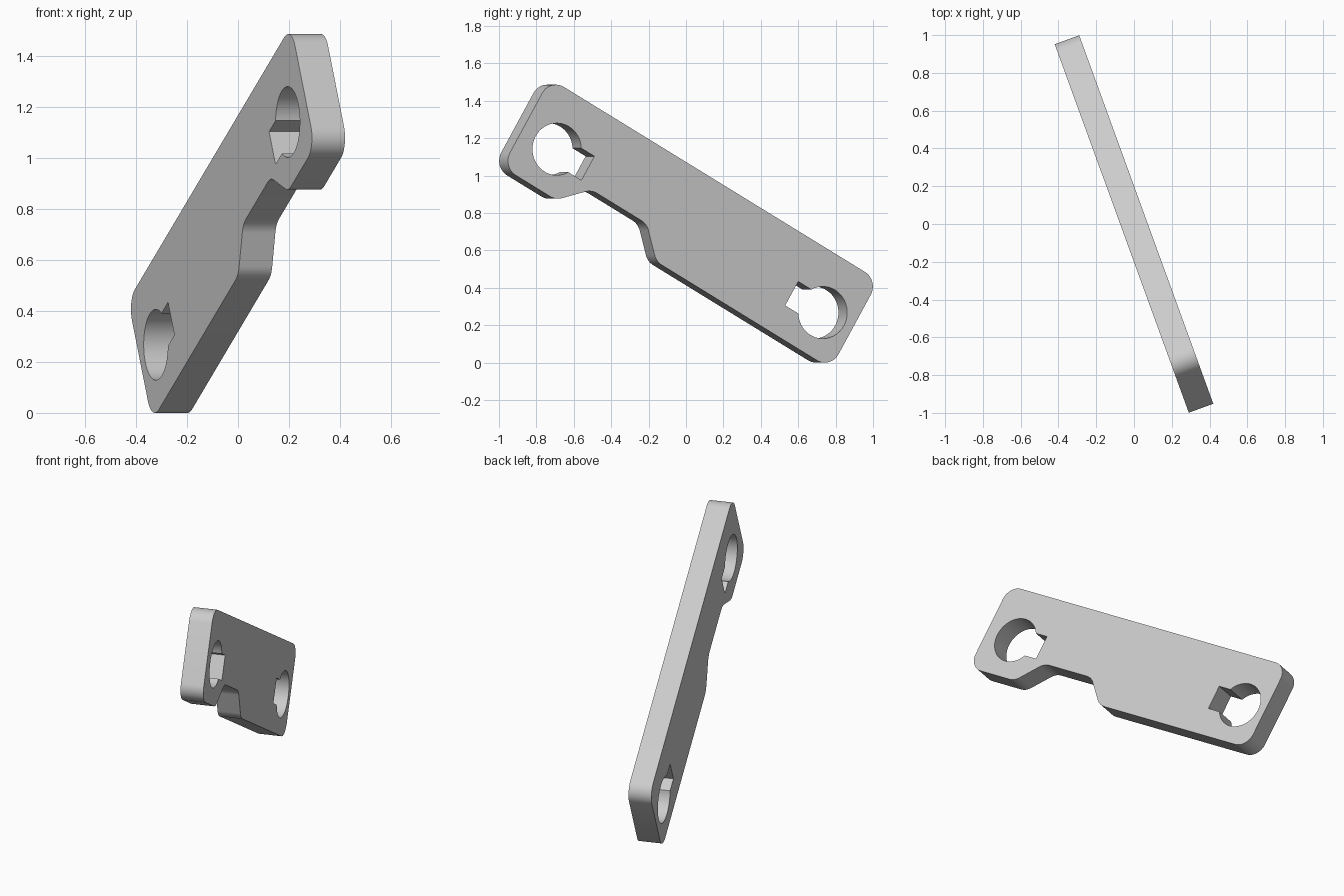
import bpy, bmesh
from math import sin, cos, asin, pi, radians
from mathutils import Vector, Matrix

if "Cube" in bpy.data.objects:
    bpy.data.objects.remove(bpy.data.objects["Cube"], do_unlink=True)

THICK = 0.138
HALF_L, HALF_W, FILLET = 1.079, 0.273, 0.09
HOLE_R, KEY_HALF, KEY_REACH, HOLE_Y = 0.139, 0.074, 0.204, -0.035
NOTCH_Y = -0.125


def rounded(corners, radius, steps=10):
    """Replace every corner of a closed polygon with a tangent arc."""
    points = []
    for i, corner in enumerate(corners):
        p = Vector(corner)
        u = (Vector(corners[i - 1]) - p).normalized()
        v = (Vector(corners[(i + 1) % len(corners)]) - p).normalized()
        half = u.angle(v) / 2
        centre = p + (u + v).normalized() * radius / sin(half)
        reach = radius * cos(half) / sin(half)
        start, end = p + u * reach - centre, p + v * reach - centre
        sweep = pi - 2 * half
        for k in range(steps + 1):
            t = k / steps
            arc = start * sin((1 - t) * sweep) + end * sin(t * sweep)
            points.append(centre + arc / sin(sweep))
    return points


def keyed_hole(x, side, steps=56):
    """Round hole with a square keyway pointing to the given side."""
    a = asin(KEY_HALF / HOLE_R)
    angles = [a + (2 * pi - 2 * a) * k / steps for k in range(steps + 1)]
    points = [(HOLE_R * cos(t), HOLE_R * sin(t)) for t in angles]
    points += [(KEY_REACH, -KEY_HALF), (KEY_REACH, KEY_HALF)]
    return [Vector((x + side * px, HOLE_Y + py)) for px, py in points]


# Outline with a sloped notch in the lower edge, and the two holes
outline = rounded([
    (-HALF_L, HALF_W), (-HALF_L, -HALF_W), (-0.727, -HALF_W),
    (-0.577, NOTCH_Y), (-0.214, NOTCH_Y), (-0.066, -HALF_W),
    (HALF_L, -HALF_W), (HALF_L, HALF_W)], FILLET)
loops = [outline, keyed_hole(-0.857, 1), keyed_hole(0.89, -1)]

# Fill the profile and extrude it to a plate
bm = bmesh.new()
edges = []
for loop in loops:
    verts = [bm.verts.new((p.x, p.y, -THICK / 2)) for p in loop]
    edges += [bm.edges.new((v, verts[i - 1])) for i, v in enumerate(verts)]
bmesh.ops.triangle_fill(bm, use_beauty=True, edges=edges)
extruded = bmesh.ops.extrude_face_region(bm, geom=bm.faces[:])
top = [g for g in extruded["geom"] if isinstance(g, bmesh.types.BMVert)]
bmesh.ops.translate(bm, verts=top, vec=(0, 0, THICK))
bmesh.ops.recalc_face_normals(bm, faces=bm.faces[:])

# Stand the plate upright, turned and tilted
turn, tilt = radians(20), radians(30)
across = Vector((-sin(turn), cos(turn), 0))
up = Vector((0, 0, 1))
axes = Matrix((across * cos(tilt) - up * sin(tilt),
               across * sin(tilt) + up * cos(tilt),
               across.cross(up))).transposed().to_4x4()
bm.transform(axes)
lowest = min(v.co.z for v in bm.verts)
bmesh.ops.translate(bm, verts=bm.verts[:], vec=(0, 0, -lowest))

mesh = bpy.data.meshes.new("link_plate")
bm.to_mesh(mesh)
bm.free()
plate = bpy.data.objects.new("link_plate", mesh)
bpy.context.collection.objects.link(plate)

# Plain grey finish
grey = bpy.data.materials.new("plain_grey")
grey.use_nodes = True
colour = (0.6, 0.6, 0.6, 1)
grey.diffuse_color = colour
grey.node_tree.nodes["Principled BSDF"].inputs["Base Color"].default_value = colour
mesh.materials.append(grey)

bpy.context.view_layer.objects.active = plate
plate.select_set(True)
bpy.ops.object.shade_smooth_by_angle(angle=radians(30))
